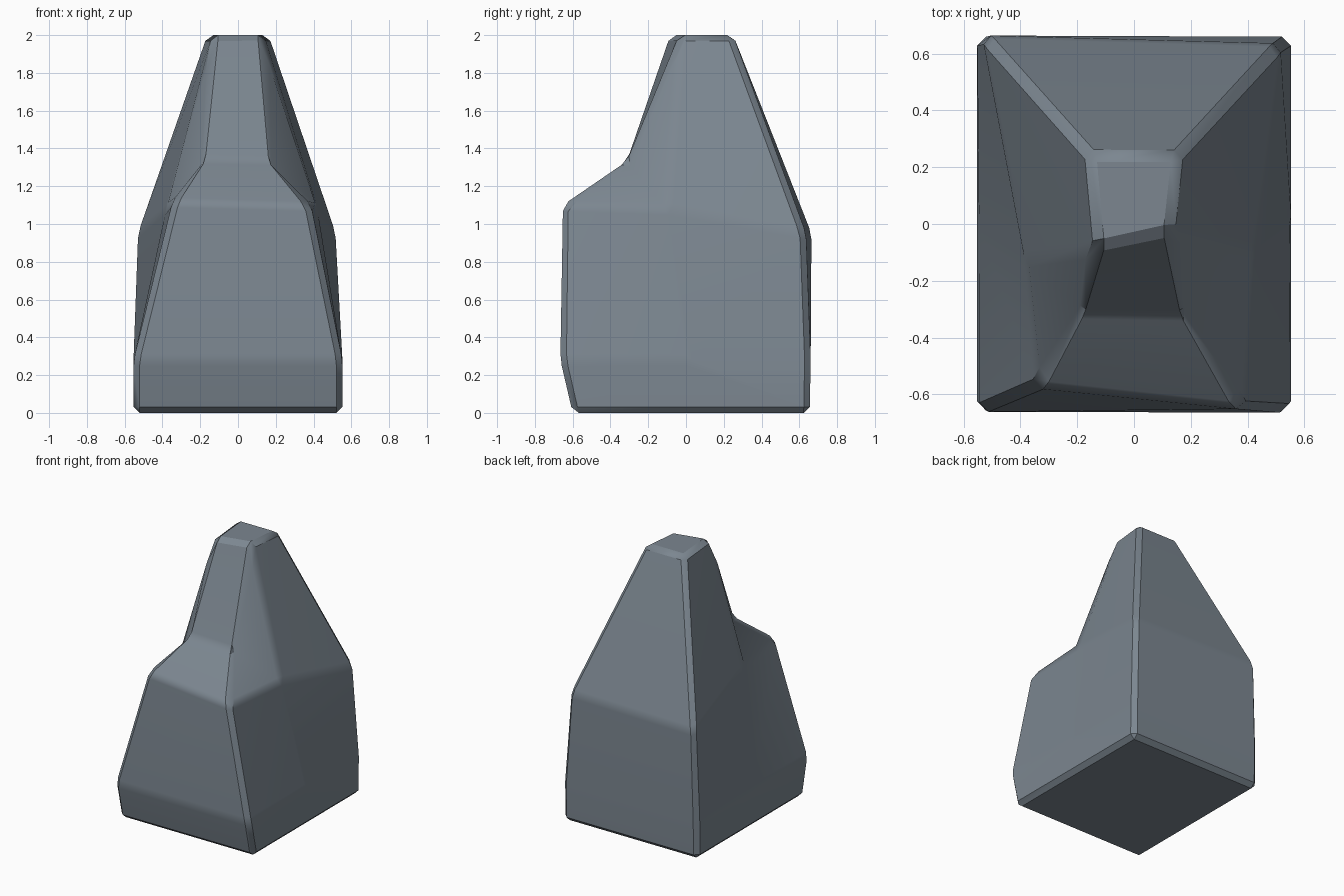
import bpy, bmesh, math

if "Cube" in bpy.data.objects:
    bpy.data.objects.remove(bpy.data.objects["Cube"])

# Each ring runs: front left, front right, mid right, back right, back left, mid left
foot = [(-.553, -.60, 0), (.553, -.60, 0), (.553, 0, 0),
        (.553, .655, 0), (-.553, .655, 0), (-.553, 0, 0)]
belt = [(-.553, -.665, .28), (.553, -.665, .28), (.553, 0, .28),
        (.553, .66, .28), (-.553, .66, .28), (-.553, 0, .28)]
waist = [(-.345, -.575, 1.12), (.385, -.655, 1.10), (.42, -.10, 1.08),
         (.52, .635, .95), (-.535, .665, .95), (-.38, -.12, 1.08)]
neck = [(-.205, -.31, 1.34), (.195, -.315, 1.33)]
peak = [(-.135, -.09, 2), (.135, -.03, 2), (.165, .25, 2), (-.165, .25, 2)]

bm = bmesh.new()
F, B, W, N, P = [[bm.verts.new(p) for p in ring]
                 for ring in (foot, belt, waist, neck, peak)]

# Lower block
bm.faces.new(F[::-1])
for lo, hi in ((F, B), (B, W)):
    for i in range(6):
        j = (i + 1) % 6
        bm.faces.new((lo[i], lo[j], hi[j], hi[i]))

# Front shoulder and spire
bm.faces.new((W[0], W[1], N[1], N[0]))
bm.faces.new((N[0], N[1], P[1], P[0]))
bm.faces.new((W[1], W[2], P[1], N[1]))
bm.faces.new((W[2], W[3], P[2], P[1]))
bm.faces.new((W[3], W[4], P[3], P[2]))
bm.faces.new((W[4], W[5], P[0], P[3]))
bm.faces.new((W[5], W[0], N[0], P[0]))
bm.faces.new(P)
bmesh.ops.recalc_face_normals(bm, faces=bm.faces)

mesh = bpy.data.meshes.new("rock_pillar")
bm.to_mesh(mesh)
bm.free()
rock = bpy.data.objects.new("rock_pillar", mesh)
bpy.context.collection.objects.link(rock)

# Slate blue-grey stone
stone = bpy.data.materials.new("slate_stone")
stone.diffuse_color = (0.20, 0.24, 0.28, 1)
stone.use_nodes = True
stone.node_tree.nodes["Principled BSDF"].inputs["Base Color"].default_value = stone.diffuse_color
mesh.materials.append(stone)

# Chipped edges
bevel = rock.modifiers.new("chipped_edges", 'BEVEL')
bevel.width = 0.032
bevel.segments = 1
bevel.limit_method = 'ANGLE'
bevel.angle_limit = math.radians(8)

# Soft shading across the shallow bends, flat on the large faces
bpy.context.view_layer.objects.active = rock
rock.select_set(True)
bpy.ops.object.modifier_apply(modifier=bevel.name)
bpy.ops.object.shade_smooth_by_angle(angle=math.radians(33))
flat = rock.modifiers.new("flat_faces", 'WEIGHTED_NORMAL')
flat.keep_sharp = True
